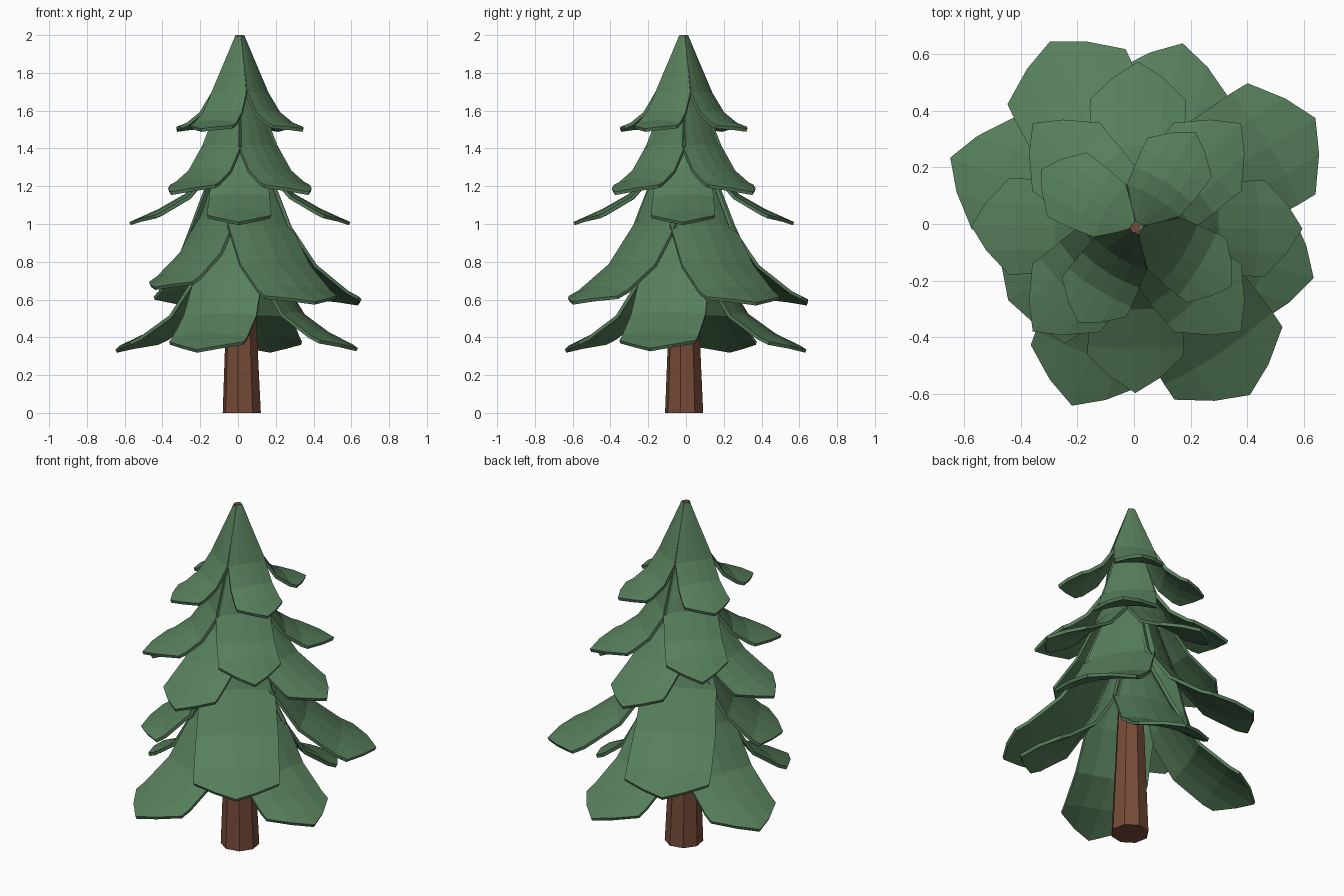
import bpy, bmesh, math

if "Cube" in bpy.data.objects:
    bpy.data.objects.remove(bpy.data.objects["Cube"])

CX, CY = 0.01, -0.012


def material(name, rgb):
    m = bpy.data.materials.new(name)
    m.diffuse_color = (*rgb, 1)
    m.use_nodes = True
    m.node_tree.nodes["Principled BSDF"].inputs["Base Color"].default_value = m.diffuse_color
    return m


green = material("needles", (0.095, 0.21, 0.105))
brown = material("bark", (0.18, 0.07, 0.04))


def finish(name, bm, mat):
    me = bpy.data.meshes.new(name)
    bm.to_mesh(me)
    bm.free()
    me.materials.append(mat)
    ob = bpy.data.objects.new(name, me)
    bpy.context.collection.objects.link(ob)
    return ob


def sample(profile, r):
    """Height and outward normal of the drooping profile at radius r."""
    for (r0, z0, _), (r1, z1, _) in zip(profile, profile[1:]):
        if r <= r1 + 1e-6:
            break
    n = math.hypot(r1 - r0, z1 - z0)
    return z0 + (z1 - z0) * (r - r0) / (r1 - r0), -(z1 - z0) / n, (r1 - r0) / n


def add_bough(bm, profile, drop, angle, s):
    """Arched leaf-like sheet, 4 facets wide, with a blunt pointed end."""
    a = math.radians(angle)
    top = profile[0][1]
    rows = []
    for i, (r, z, w) in enumerate(profile):
        row = []
        for t in (-1, -0.5, 0, 0.5, 1):
            rr = r
            if i == len(profile) - 1:
                rr -= drop * abs(t) ** 1.3
            zz, nr, nz = sample(profile, rr)
            curl = 0.13 * w * t * t
            rr = (rr - curl * nr) * s
            zz = top + (zz - curl * nz - top) * (1 - 0.3 * (1 - min(s, 1)))
            p = w * t
            row.append(bm.verts.new((CX + rr * math.cos(a) - p * math.sin(a),
                                     CY + rr * math.sin(a) + p * math.cos(a), zz)))
        rows.append(row)
    for r0, r1 in zip(rows, rows[1:]):
        for j in range(4):
            bm.faces.new((r0[j], r1[j], r1[j + 1], r0[j + 1]))


# Trunk: tapered eight-sided column up to the tip
bm = bmesh.new()
rings = []
for z, rad, x, y in ((0, 0.103, 0.02, -0.01), (2.0, 0.018, 0.005, -0.015)):
    rings.append([bm.verts.new((x + rad * math.cos(math.radians(-11.5 + 45 * k)),
                                y + rad * math.sin(math.radians(-11.5 + 45 * k)), z))
                  for k in range(8)])
for k in range(8):
    n = (k + 1) % 8
    bm.faces.new((rings[0][k], rings[0][n], rings[1][n], rings[1][k]))
bm.faces.new(rings[0][::-1])
bm.faces.new(rings[1])
finish("trunk", bm, brown)

# Tiers: (radius, height, half width) profile, end drop, (angle, length scale)
quad = lambda a: [(a + 90 * k, 1) for k in range(4)]
tiers = {
    "lowest_boughs": ([(0.04, 1.15, 0.05), (0.195, 0.74, 0.19), (0.33, 0.53, 0.205),
                       (0.48, 0.425, 0.21), (0.67, 0.335, 0.21)], 0.14,
                      [(-16, 0.97), (76, 1), (159.5, 1.05), (250, 1)]),
    "low_boughs": ([(0.04, 1.55, 0.045), (0.215, 1.0, 0.2), (0.36, 0.8, 0.22),
                    (0.54, 0.67, 0.23), (0.725, 0.585, 0.23)], 0.125,
                   [(31.5, 1.02), (115, 1), (209.5, 0.72), (304, 0.985)]),
    "middle_boughs": ([(0.03, 1.65, 0.03), (0.165, 1.3, 0.145), (0.29, 1.16, 0.16),
                       (0.43, 1.08, 0.17), (0.585, 1.01, 0.17)], 0.125, quad(-0.5)),
    "upper_boughs": ([(0.025, 1.85, 0.025), (0.155, 1.42, 0.145), (0.245, 1.295, 0.157),
                      (0.33, 1.24, 0.165), (0.52, 1.17, 0.17)], 0.16, quad(-45)),
    "top_boughs": ([(0.018, 2.0, 0.018), (0.125, 1.7, 0.108), (0.19, 1.6, 0.12),
                    (0.26, 1.55, 0.13), (0.395, 1.505, 0.133)], 0.1, quad(-31.5)),
}
for name, (profile, drop, leaves) in tiers.items():
    bm = bmesh.new()
    for angle, s in leaves:
        add_bough(bm, profile, drop, angle, s)
    ob = finish(name, bm, green)
    sol = ob.modifiers.new("thickness", "SOLIDIFY")
    sol.thickness = 0.018
    sol.offset = -1
